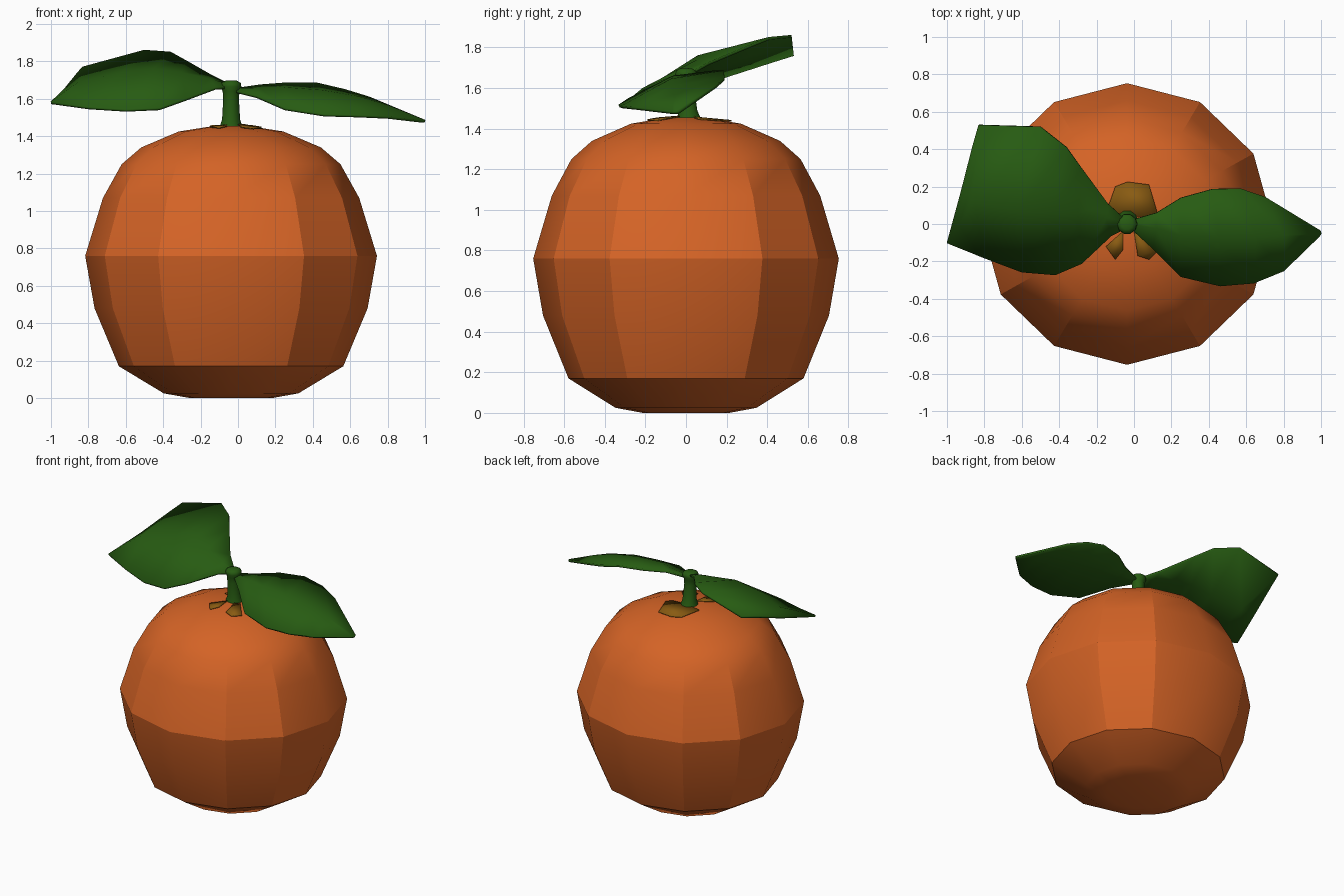
import bpy, bmesh, math

if "Cube" in bpy.data.objects:
    bpy.data.objects.remove(bpy.data.objects["Cube"])

CX = -0.037  # fruit axis


def material(name, rgb):
    m = bpy.data.materials.new(name)
    m.diffuse_color = (*rgb, 1)
    m.use_nodes = True
    m.node_tree.nodes["Principled BSDF"].inputs["Base Color"].default_value = m.diffuse_color
    return m


ORANGE = material("orange peel", (0.66, 0.125, 0.019))
GREEN = material("leaf green", (0.02, 0.105, 0.006))
OLIVE = material("olive calyx", (0.25, 0.105, 0.006))


def finish(name, bm, mat, sharp=30, keep=lambda e: False):
    """Smooth shading with sharp edges above an angle."""
    bmesh.ops.recalc_face_normals(bm, faces=bm.faces)
    for f in bm.faces:
        f.smooth = True
    for e in bm.edges:
        e.smooth = keep(e) or e.calc_face_angle(0) < math.radians(sharp)
    me = bpy.data.meshes.new(name)
    bm.to_mesh(me)
    bm.free()
    me.materials.append(mat)
    ob = bpy.data.objects.new(name, me)
    bpy.context.collection.objects.link(ob)
    return ob


def lathe(rings, n):
    """Rings of (radius x, radius y, z, centre y), capped at both ends."""
    bm = bmesh.new()
    loops = []
    for rx, ry, z, cy in rings:
        loops.append([bm.verts.new((CX + rx * math.cos(2 * math.pi * i / n),
                                    cy + ry * math.sin(2 * math.pi * i / n), z))
                      for i in range(n)])
    for a, b in zip(loops, loops[1:]):
        for i in range(n):
            j = (i + 1) % n
            bm.faces.new((a[i], a[j], b[j], b[i]))
    bm.faces.new(loops[0][::-1])
    bm.faces.new(loops[-1])
    return bm


def thicken(ob, t):
    mod = ob.modifiers.new("thickness", 'SOLIDIFY')
    mod.thickness = t
    mod.offset = 0


# Fruit: twelve-sided body
profile = [(.22, 0), (.36, .025), (.60, .17), (.73, .48), (.78, .76),
           (.685, 1.07), (.585, 1.25), (.48, 1.34), (.28, 1.425), (.09, 1.455)]
bm = lathe([(r, r * .965, z, 0) for r, z in profile], 12)


def quarter_line(e):
    return all(min(abs(v.co.x - CX), abs(v.co.y)) < .001 for v in e.verts)


finish("fruit", bm, ORANGE, 25, quarter_line)

# Stem with flared foot and knob on top
bm = lathe([(.065, .065, 1.44, .015), (.048, .048, 1.49, .01), (.042, .042, 1.60, 0),
            (.045, .045, 1.64, 0), (.055, .055, 1.665, 0), (.052, .052, 1.685, 0),
            (.03, .03, 1.697, 0)], 10)
bm.verts.ensure_lookup_table()
finish("stem", bm, GREEN, 60)

# Calyx: thin patches lying on the crown
patches = [
    [(-.035, .04), (.08, .04), (.125, .06), (.08, .21), (-.035, .225), (-.10, .20), (-.15, .06)],
    [(-.06, -.04), (-.15, -.12), (-.10, -.19), (-.06, -.14)],
    [(.0, -.04), (.04, -.03), (.13, -.14), (.08, -.19), (.02, -.17)],
]
bm = bmesh.new()
for pts in patches:
    vs = []
    for x, y in pts:
        r = max(math.hypot(x - CX, y), .09)
        vs.append(bm.verts.new((x, y, 1.461 - (r - .09) * .158)))
    bm.faces.new(vs)
thicken(finish("calyx", bm, OLIVE), .006)


def leaf(name, stations):
    """Leaf from cross rows of (back edge, midrib, front edge) points."""
    bm = bmesh.new()
    rows = [[bm.verts.new(p) for p in row] for row in stations]
    for a, b in zip(rows, rows[1:]):
        for i in range(2):
            bm.faces.new((a[i], a[i + 1], b[i + 1], b[i]))
    thicken(finish(name, bm, GREEN, 40), .014)


leaf("right_leaf", [
    [(-.02, .02, 1.65), (-.02, 0, 1.65), (-.02, -.02, 1.64)],
    [(.12, .06, 1.67), (.12, -.02, 1.65), (.10, -.13, 1.61)],
    [(.25, .14, 1.68), (.25, -.06, 1.655), (.25, -.28, 1.545)],
    [(.42, .187, 1.68), (.45, -.07, 1.64), (.46, -.33, 1.512)],
    [(.57, .19, 1.645), (.65, -.07, 1.605), (.64, -.315, 1.507)],
    [(.70, .145, 1.605), (.80, -.06, 1.56), (.80, -.25, 1.50)],
    [(.995, -.035, 1.48), (1.0, -.05, 1.48), (.99, -.065, 1.478)]])

leaf("left_leaf", [
    [(-.04, .02, 1.67), (-.04, 0, 1.67), (-.04, -.02, 1.66)],
    [(-.14, .11, 1.72), (-.15, .03, 1.70), (-.12, -.06, 1.655)],
    [(-.28, .30, 1.80), (-.30, .06, 1.735), (-.28, -.21, 1.595)],
    [(-.36, .41, 1.845), (-.45, .06, 1.755), (-.42, -.27, 1.545)],
    [(-.50, .52, 1.855), (-.62, .07, 1.735), (-.60, -.255, 1.537)],
    [(-.83, .53, 1.765), (-.85, .12, 1.685), (-.80, -.18, 1.55)],
    [(-.86, .42, 1.73), (-.925, .17, 1.65), (-1.0, -.10, 1.578)]])
